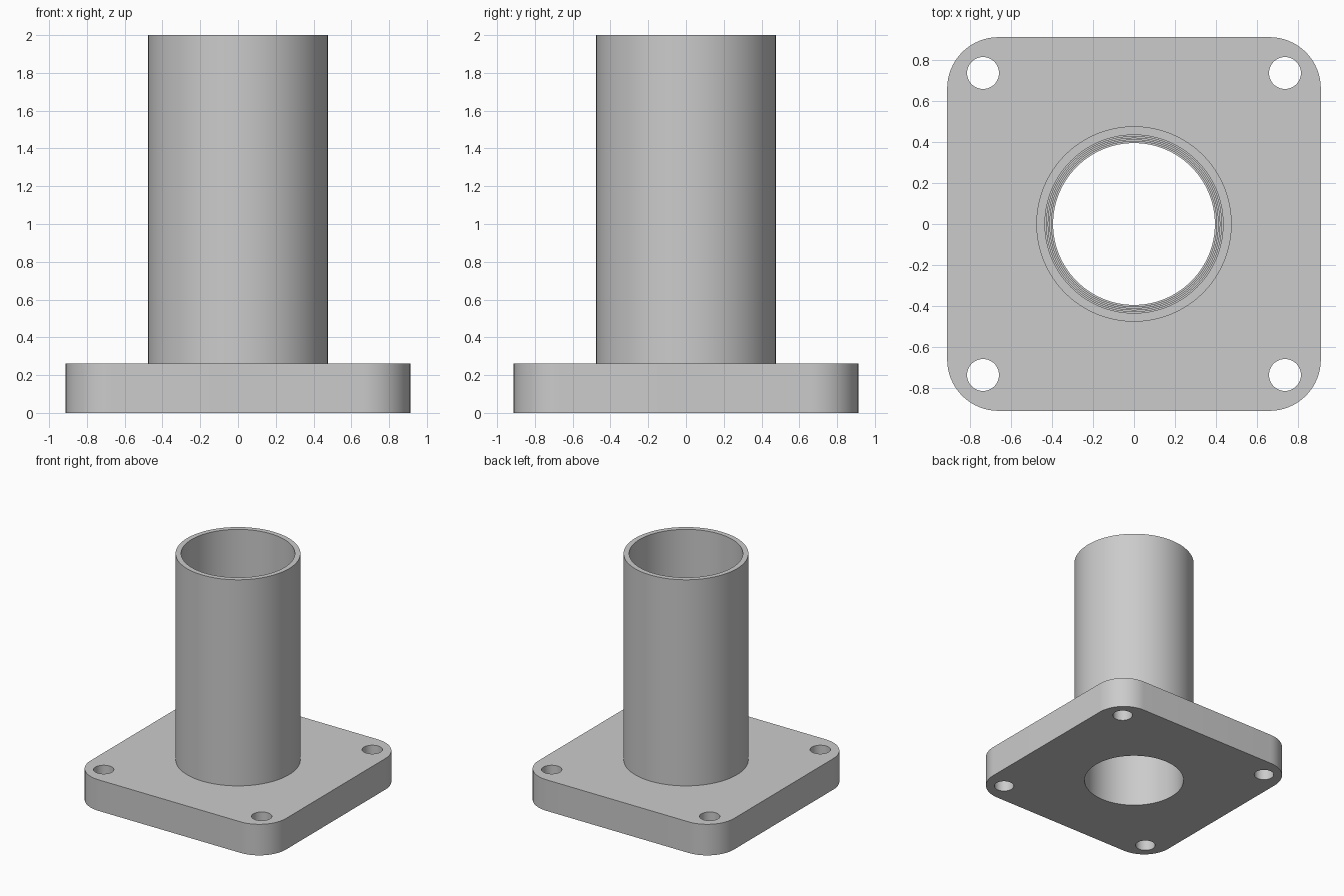
import bpy, bmesh, math

cube = bpy.data.objects.get("Cube")
if cube:
    bpy.data.objects.remove(cube, do_unlink=True)

SEGMENTS = 96
HALF = 0.912          # half width of the square plate
THICK = 0.262         # plate thickness
CORNER = 0.25         # plate corner radius
HOLE_POS, HOLE_R = 0.737, 0.078
TUBE_R, BORE_TOP, BORE_BOTTOM = 0.477, 0.435, 0.395

grey = bpy.data.materials.new("plain_grey")
grey.use_nodes = True
colour = (0.6, 0.6, 0.6, 1)
grey.diffuse_color = colour
grey.node_tree.nodes["Principled BSDF"].inputs["Base Color"].default_value = colour


def add_object(name, bm):
    bmesh.ops.recalc_face_normals(bm, faces=bm.faces)
    mesh = bpy.data.meshes.new(name)
    bm.to_mesh(mesh)
    bm.free()
    mesh.materials.append(grey)
    obj = bpy.data.objects.new(name, mesh)
    bpy.context.collection.objects.link(obj)
    return obj


def select(obj):
    bpy.ops.object.select_all(action='DESELECT')
    obj.select_set(True)
    bpy.context.view_layer.objects.active = obj


# Square flange plate with rounded vertical corners
bm = bmesh.new()
bmesh.ops.create_cube(bm, size=1)
for v in bm.verts:
    v.co = (v.co.x * 2 * HALF, v.co.y * 2 * HALF, (v.co.z + 0.5) * THICK)
uprights = [e for e in bm.edges if abs(e.verts[0].co.z - e.verts[1].co.z) > 0.1]
bmesh.ops.bevel(bm, geom=uprights, offset=CORNER, segments=16, profile=0.5,
                affect='EDGES')
plate = add_object("flange_plate", bm)

# Cutter holding the centre bore and the four bolt holes
bm = bmesh.new()
holes = [(0, 0, BORE_BOTTOM, SEGMENTS)]
holes += [(sx * HOLE_POS, sy * HOLE_POS, HOLE_R, 48) for sx in (-1, 1) for sy in (-1, 1)]
for x, y, radius, count in holes:
    ends = []
    for z in (-0.2, THICK + 0.2):
        ring = [bm.verts.new((x + radius * math.cos(2 * math.pi * i / count),
                              y + radius * math.sin(2 * math.pi * i / count), z))
                for i in range(count)]
        bm.faces.new(ring)
        ends.append(ring)
    for i in range(count):
        j = (i + 1) % count
        bm.faces.new((ends[0][i], ends[0][j], ends[1][j], ends[1][i]))
cutter = add_object("hole_cutter", bm)
cutter.hide_render = True

select(plate)
drill = plate.modifiers.new("drill_holes", 'BOOLEAN')
drill.operation, drill.solver, drill.object = 'DIFFERENCE', 'EXACT', cutter
bpy.ops.object.modifier_apply(modifier=drill.name)
bpy.data.objects.remove(cutter, do_unlink=True)

# Upright tube: straight outside, bore narrowing in fine steps towards the base
STEPS = 5
profile = [(TUBE_R, THICK), (TUBE_R, 2.0), (BORE_TOP, 2.0)]
for i in range(STEPS):
    z = 1.4 - 0.2 * i
    for k in (i, i + 1):
        profile.append((BORE_TOP + (BORE_BOTTOM - BORE_TOP) * k / STEPS, z))
profile.append((BORE_BOTTOM, THICK))

bm = bmesh.new()
verts = [bm.verts.new((r, 0, z)) for r, z in profile]
edges = [bm.edges.new(pair) for pair in zip(verts, verts[1:])]
bmesh.ops.spin(bm, geom=verts + edges, cent=(0, 0, 0), axis=(0, 0, 1),
               angle=2 * math.pi, steps=SEGMENTS, use_merge=True)
bmesh.ops.remove_doubles(bm, verts=bm.verts, dist=0.0001)
tube = add_object("tube", bm)

# Smooth curved walls, crisp rims
for obj in (plate, tube):
    select(obj)
    bpy.ops.object.shade_smooth_by_angle(angle=math.radians(30))
